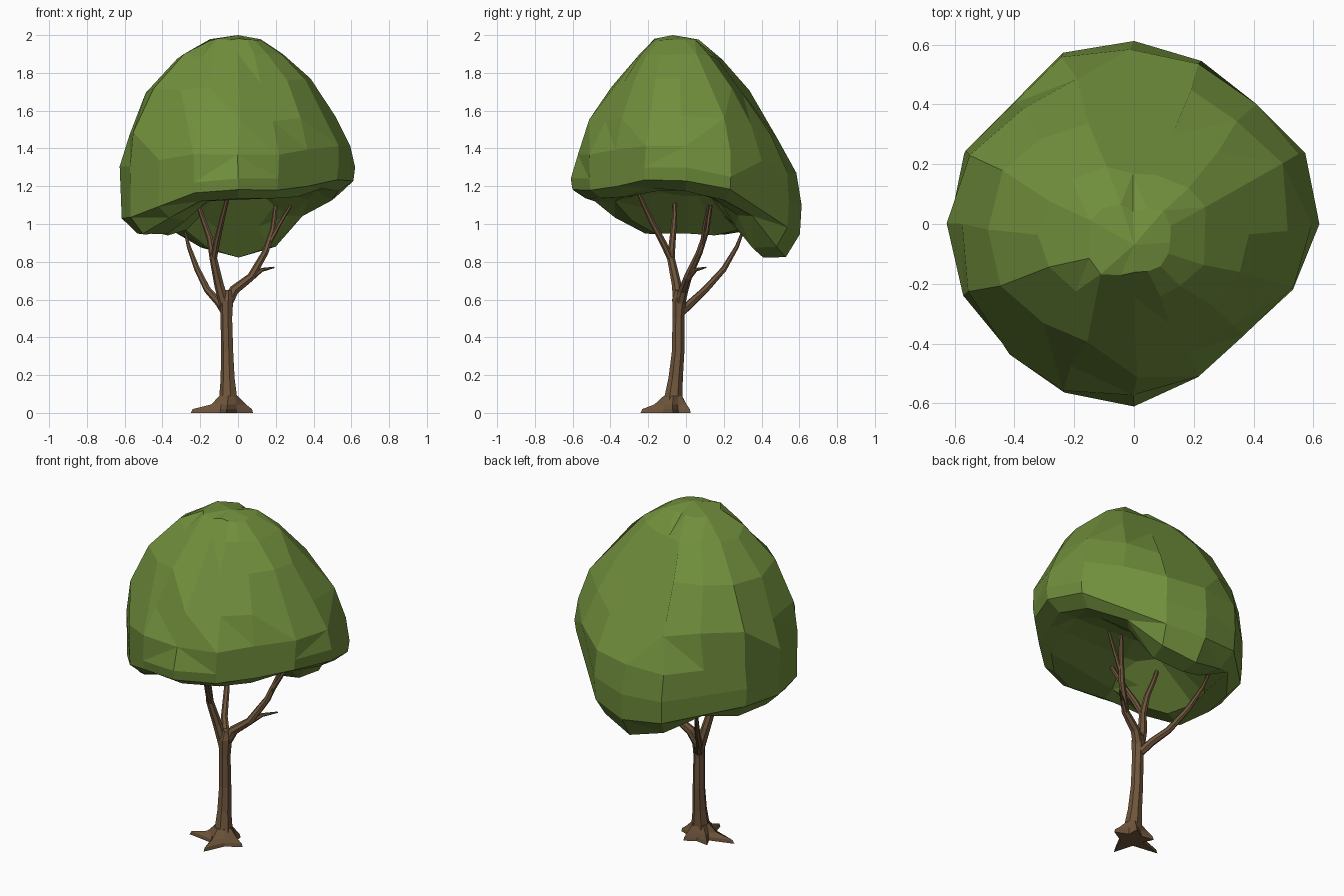
import bpy, bmesh, math, random
from mathutils import Vector

if "Cube" in bpy.data.objects:
    bpy.data.objects.remove(bpy.data.objects["Cube"])
random.seed(4)

def material(name, rgb):
    m = bpy.data.materials.new(name)
    m.diffuse_color = (*rgb, 1)
    m.use_nodes = True
    m.node_tree.nodes["Principled BSDF"].inputs["Base Color"].default_value = m.diffuse_color
    return m

leaf = material("leaf green", (0.162, 0.27, 0.045))
bark = material("bark brown", (0.16, 0.092, 0.045))

def finish(name, bm, mat):
    bmesh.ops.recalc_face_normals(bm, faces=bm.faces)
    me = bpy.data.meshes.new(name)
    bm.to_mesh(me)
    bm.free()
    me.materials.append(mat)
    ob = bpy.data.objects.new(name, me)
    bpy.context.collection.objects.link(ob)
    return ob

def bridge(bm, a, b):
    n = len(a)
    for i in range(n):
        bm.faces.new((a[i], a[(i + 1) % n], b[(i + 1) % n], b[i]))

def limb(name, pts, sides=7):
    """Tapered tube through (x, y, z, radius) points."""
    bm = bmesh.new()
    path = [Vector(p[:3]) for p in pts]
    rings = []
    for i, p in enumerate(path):
        d = (path[min(i + 1, len(path) - 1)] - path[max(i - 1, 0)]).normalized()
        u = d.cross(Vector((0, 1, 0))).normalized()
        v = d.cross(u)
        rings.append([bm.verts.new(p + pts[i][3] * (u * math.cos(a) + v * math.sin(a)))
                      for a in (2 * math.pi * k / sides for k in range(sides))])
    for a, b in zip(rings, rings[1:]):
        bridge(bm, a, b)
    bm.faces.new(rings[0])
    bm.faces.new(rings[-1])
    return finish(name, bm, bark)

# trunk and branches
limb("trunk", [(-.05, -.07, .02, .058), (-.05, -.066, .08, .05), (-.053, -.055, .18, .039),
               (-.056, -.042, .32, .034), (-.06, -.04, .5, .032), (-.06, -.036, .6, .038),
               (-.055, -.034, .65, .022)])
limb("back_left_branch", [(-.065, -.03, .53, .024), (-.1, .03, .585, .022), (-.16, .1, .65, .019),
                          (-.215, .2, .76, .016), (-.26, .27, .88, .011), (-.28, .3, .96, .007)])
limb("left_branch", [(-.07, -.038, .57, .03), (-.1, -.05, .68, .026), (-.13, -.08, .82, .021),
                     (-.15, -.07, .93, .017), (-.19, -.06, 1.04, .014), (-.22, -.06, 1.13, .01)])
limb("front_branch", [(-.13, -.075, .8, .017), (-.113, -.12, .9, .018), (-.085, -.185, 1.02, .015),
                      (-.05, -.25, 1.16, .011)])
limb("right_branch", [(-.06, -.035, .57, .03), (-.02, -.015, .65, .027), (.07, .01, .72, .022),
                      (.145, .07, .85, .018), (.185, .11, .97, .015), (.2, .13, 1.1, .011)])
limb("right_fork", [(.16, .085, .89, .013), (.22, .1, 1.0, .011), (.28, .12, 1.1, .008)], 6)
limb("twig", [(.07, .012, .715, .016), (.125, .05, .757, .011), (.19, .105, .77, .004)], 6)

# star-shaped roots
c = Vector((-.05, -.075, 0))
tips = [(.08, -.07), (.0, .025), (-.14, .0), (-.25, -.1), (-.06, -.24)]
outline = []
for i, t in enumerate(tips):
    t3 = Vector((*t, 0)) - c
    n3 = Vector((*tips[(i + 1) % 5], 0)) - c
    outline += [t3, (t3.normalized() + n3.normalized()).normalized() * .065]
bm = bmesh.new()
rings = [[bm.verts.new(c + o + Vector((0, 0, 0))) for o in outline],
         [bm.verts.new(c + o * .95 + Vector((0, 0, .02))) for o in outline],
         [bm.verts.new(c + o.normalized() * (.6 * min(o.length, .12) + .02) + Vector((0, 0, .045)))
          for o in outline],
         [bm.verts.new(c + o.normalized() * .049 + Vector((0, .006, .09))) for o in outline]]
for a, b in zip(rings, rings[1:]):
    bridge(bm, a, b)
bm.faces.new(rings[0])
bm.faces.new(rings[-1])
finish("roots", bm, bark)

# canopy: per direction (22.5 degree steps from +x) the radius, widest height, bottom height
radius = [.62, .62, .57, .59, .612, .62, .585, .615, .625, .625, .605, .61, .61, .555, .525, .575]
wide = [1.3, 1.25, 1.2, 1.12, 1.1, 1.1, 1.12, 1.14, 1.14, 1.14, 1.18, 1.22, 1.24, 1.24, 1.26, 1.3]
low = [1.17, 1.13, 1.04, .87, .82, .86, .96, .945, .94, .95, 1.02, 1.12, 1.135, 1.13, 1.15, 1.18]
N = 16
apex = Vector((0, -.07, 2.0))
# upper rings: height fraction, spread towards sides (left, right) and front/back
upper = [(.97, .25, .2, .17), (.87, .5, .4, .34), (.66, .77, .64, .59), (.4, .94, .83, .8), (.18, .985, .96, .945)]
# lower rings: radius factor, height blend between wide and low
lower = [(1, 0), (.985, .55), (.86, .97), (.66, 1.0)]
bm = bmesh.new()
rings = []
dirs = [Vector((math.cos(a), math.sin(a), 0)) for a in (2 * math.pi * k / N for k in range(N))]

def jitter(s):
    return Vector([random.uniform(-s, s) for _ in range(3)])

for h, fl, fr, fb in upper:
    ring = []
    for k, d in enumerate(dirs):
        w = d.x * d.x
        f = (fr if d.x > 0 else fl) * w + fb * (1 - w) + .05 * (2 * d.x * d.y) ** 2
        f = min(f, .99)
        p = apex.lerp(d * radius[k], f)
        p.z = wide[k] + (2.0 - wide[k]) * h
        ring.append(bm.verts.new(p + jitter(.014 if h < .9 else .006)))
    rings.append(ring)
for i, (f, t) in enumerate(lower):
    ring = []
    for k, d in enumerate(dirs):
        p = d * radius[k] * f
        p.z = wide[k] + (low[k] - wide[k]) * t
        ring.append(bm.verts.new(p + (jitter(.01) if i > 1 else Vector())))
    rings.append(ring)
# hollow underside
for f, t in ((.48, .35), (.28, .8)):
    ring = []
    for k, d in enumerate(dirs):
        p = d * radius[k] * f
        p.z = low[k] + (1.2 - low[k]) * t
        ring.append(bm.verts.new(p))
    rings.append(ring)
for a, b in zip(rings, rings[1:]):
    bridge(bm, a, b)
for ring, p in ((rings[0], apex), (rings[-1], Vector((0, 0, 1.2)))):
    v = bm.verts.new(p)
    for i in range(N):
        bm.faces.new((ring[i], ring[(i + 1) % N], v))
# merge nearly flat neighbours into broad irregular facets
bmesh.ops.recalc_face_normals(bm, faces=bm.faces)
bmesh.ops.triangulate(bm, faces=bm.faces)
bmesh.ops.dissolve_limit(bm, angle_limit=math.radians(10), verts=bm.verts, edges=bm.edges)
finish("canopy", bm, leaf)
